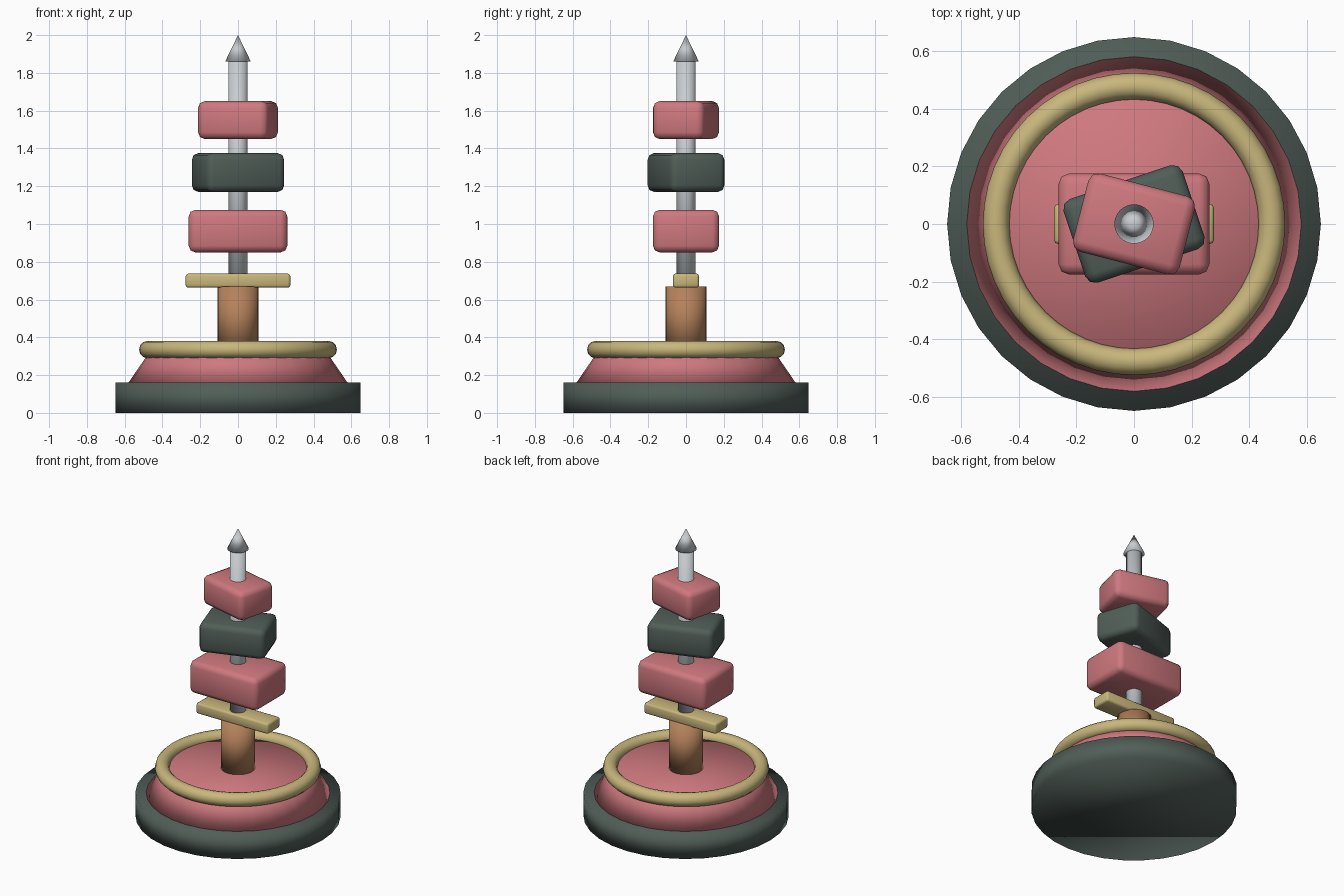
import bpy
from math import radians

cube = bpy.data.objects.get("Cube")
if cube:
    bpy.data.objects.remove(cube)


def material(name, rgb):
    mat = bpy.data.materials.new(name)
    mat.use_nodes = True
    mat.diffuse_color = (*rgb, 1)
    mat.node_tree.nodes["Principled BSDF"].inputs["Base Color"].default_value = (*rgb, 1)
    return mat


PINK = material("rose pink", (0.62, 0.19, 0.21))
GREEN = material("dark green", (0.082, 0.112, 0.098))
GOLD = material("pale gold", (0.58, 0.47, 0.20))
WOOD = material("brown wood", (0.46, 0.22, 0.105))
METAL = material("light metal", (0.58, 0.61, 0.63))


def finish(name, mat):
    obj = bpy.context.object
    obj.name = name
    obj.data.materials.append(mat)
    bpy.ops.object.shade_smooth()
    return obj


def tapered(name, mat, r_low, r_high, z_low, z_high, sides=32):
    bpy.ops.mesh.primitive_cone_add(vertices=sides, radius1=r_low, radius2=r_high,
                                    depth=z_high - z_low,
                                    location=(0, 0, (z_low + z_high) / 2))
    return finish(name, mat)


def block(name, mat, half_x, half_y, z_low, z_high, turn=0, bevel=0.035):
    bpy.ops.mesh.primitive_cube_add(size=2, location=(0, 0, (z_low + z_high) / 2),
                                    rotation=(0, 0, radians(turn)))
    bpy.context.object.scale = (half_x, half_y, (z_high - z_low) / 2)
    bpy.ops.object.transform_apply(location=False, rotation=False, scale=True)
    obj = finish(name, mat)
    mod = obj.modifiers.new("rounded edges", 'BEVEL')
    mod.width = bevel
    mod.segments = 2
    return obj


# Stepped round base with a raised ring
tapered("base_plate", GREEN, 0.648, 0.648, 0, 0.16)
tapered("base_slope", PINK, 0.58, 0.46, 0.16, 0.335)
bpy.ops.mesh.primitive_torus_add(major_radius=0.478, minor_radius=0.046,
                                 major_segments=48, minor_segments=12,
                                 location=(0, 0, 0.335))
finish("base_ring", GOLD)

# Column and pole with a pointed tip
tapered("column", WOOD, 0.108, 0.108, 0.33, 0.67)
tapered("pole", METAL, 0.05, 0.05, 0.66, 1.88)
tapered("pole_tip", METAL, 0.068, 0, 1.86, 2.0)

# Crossbar and the stack of turned blocks
block("crossbar", GOLD, 0.277, 0.069, 0.663, 0.737, bevel=0.013)
block("lower_block", PINK, 0.261, 0.175, 0.85, 1.075)
block("middle_block", GREEN, 0.218, 0.153, 1.17, 1.375, turn=18.5)
block("upper_block", PINK, 0.191, 0.14, 1.45, 1.65, turn=-14.5)
